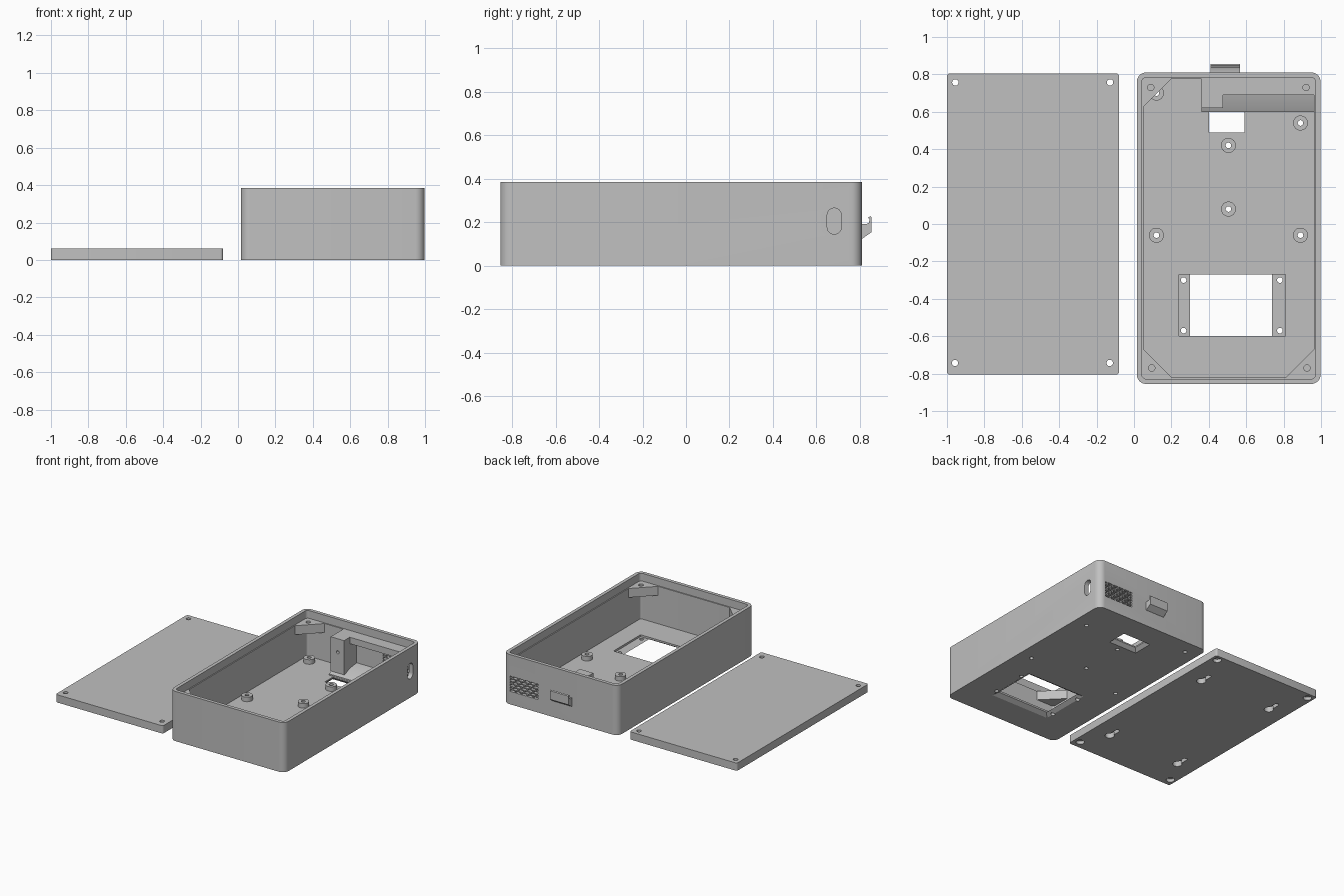
import bpy, bmesh, math

if "Cube" in bpy.data.objects:
    bpy.data.objects.remove(bpy.data.objects["Cube"])

grey = bpy.data.materials.new("light grey plastic")
grey.diffuse_color = (0.53, 0.53, 0.53, 1)
grey.use_nodes = True
grey.node_tree.nodes["Principled BSDF"].inputs["Base Color"].default_value = grey.diffuse_color


def prism(name, pts, h0, h1, axis="z", pts2=None):
    """Extrude a profile along an axis; pts2 gives a different end profile."""
    place = {"z": lambda a, b, h: (a, b, h),
             "x": lambda a, b, h: (h, a, b),
             "y": lambda a, b, h: (a, h, b)}[axis]
    bm = bmesh.new()
    lo = [bm.verts.new(place(a, b, h0)) for a, b in pts]
    hi = [bm.verts.new(place(a, b, h1)) for a, b in (pts2 or pts)]
    n = len(lo)
    bm.faces.new(lo)
    bm.faces.new(hi[::-1])
    for i in range(n):
        bm.faces.new((lo[i], hi[i], hi[(i + 1) % n], lo[(i + 1) % n]))
    bmesh.ops.recalc_face_normals(bm, faces=bm.faces)
    me = bpy.data.meshes.new(name)
    bm.to_mesh(me)
    bm.free()
    me.materials.append(grey)
    ob = bpy.data.objects.new(name, me)
    bpy.context.collection.objects.link(ob)
    return ob


def rect(x0, x1, y0, y1, r=0.0, seg=8):
    """Rectangle profile with optional round corners."""
    if r == 0:
        return [(x0, y0), (x1, y0), (x1, y1), (x0, y1)]
    pts = []
    for k, (cx, cy) in enumerate(((x1 - r, y1 - r), (x0 + r, y1 - r),
                                  (x0 + r, y0 + r), (x1 - r, y0 + r))):
        for i in range(seg + 1):
            a = math.pi / 2 * (k + i / seg)
            pts.append((cx + r * math.cos(a), cy + r * math.sin(a)))
    return pts


def circle(cx, cy, r, n=24):
    return [(cx + r * math.cos(2 * math.pi * i / n),
             cy + r * math.sin(2 * math.pi * i / n)) for i in range(n)]


def boolean(ob, others, op="DIFFERENCE"):
    """Apply each helper shape to the object, then delete the helper."""
    for other in others:
        mod = ob.modifiers.new("bool", "BOOLEAN")
        mod.operation, mod.object, mod.solver = op, other, "EXACT"
        bpy.context.view_layer.objects.active = ob
        bpy.ops.object.modifier_apply(modifier=mod.name)
        bpy.data.objects.remove(other)


def hole(x, y, r, z0, z1):
    return prism("hole_cutter", circle(x, y, r), z0, z1)


X0, X1, Y0, Y1, H = 0.015, 0.998, -0.855, 0.81, 0.385
FLOOR, LEDGE = 0.035, 0.325
IX0, IX1, IY0, IY1 = X0 + .035, X1 - .035, Y0 + .035, Y1 - .035

# Enclosure shell with a stepped rim that receives the lid
case = prism("case", rect(X0, X1, Y0, Y1, 0.05), 0, H)
boolean(case, [
    prism("cavity", rect(IX0, IX1, IY0, IY1, 0.015), FLOOR, H + .1),
    prism("rim_step", rect(X0 + .027, X1 - .027, Y0 + .027, Y1 - .027, 0.023), LEDGE, H + .1)])

# Floor openings: screen with recessed mounting strips and sloped outer edge, small port
screen = (0.30, 0.735, -0.60, -0.27)
cuts = [prism("screen_pocket", rect(0.24, 0.81, -0.60, -0.27), 0.02, 0.1),
        prism("screen_window", rect(*screen), -0.1, 0.1),
        prism("screen_bevel", rect(0.265, 0.77, -0.635, -0.235), -0.001, 0.021,
              pts2=rect(*screen)),
        prism("port_window", rect(0.40, 0.59, 0.49, 0.598), -0.1, 0.1),
        prism("port_bevel", rect(0.375, 0.615, 0.465, 0.623), -0.001, 0.025,
              pts2=rect(0.40, 0.59, 0.49, 0.598))]
cuts += [hole(x, y, 0.015, -0.1, 0.1) for x in (0.265, 0.78) for y in (-0.30, -0.57)]

# Side button slot
cuts.append(prism("side_slot", rect(0.65, 0.715, 0.145, 0.265, 0.0324), 0.95, 1.05, "x"))

# Brick-pattern vent in the back wall
for row in range(6):
    z = 0.10 + row * 0.021
    edges = [0.70 + (i - 0.5 * (row % 2)) * 0.05 for i in range(7)]
    for a, b in zip(edges, edges[1:]):
        a, b = max(a, 0.70), min(b, 0.95)
        if b - a > 0.01:
            cuts.append(prism("vent_cutter", rect(a, b - .008, z, z + .014), 0.7, 0.9, "y"))
boolean(case, cuts)

# Standoffs with through holes
for i, (x, y) in enumerate(((.505, .42), (.505, .08), (.12, -.06),
                            (.89, -.06), (.89, .54), (.12, .70))):
    boolean(case, [hole(x, y, 0.015, -0.1, 0.1)])
    post = prism(f"standoff_{i + 1}", circle(x, y, 0.04), FLOOR - .005, 0.07)
    boolean(post, [hole(x, y, 0.015, -0.1, 0.1)])

# Triangular corner supports with blind screw holes
e = 0.005
corners = (("front_left", IX0 - e, IY0 - e, 1, 1, .095, -.77),
           ("front_right", IX1 + e, IY0 - e, -1, 1, .925, -.77),
           ("back_left", IX0 - e, IY1 + e, 1, -1, .09, .73))
for name, cx, cy, sx, sy, hx, hy in corners:
    tri = [(cx, cy), (cx + sx * .16, cy), (cx, cy + sy * .16)]
    sup = prism(name + "_lid_support", tri, LEDGE - .07, LEDGE)
    boolean(sup, [hole(hx, hy, 0.017, LEDGE - .05, H)])

# Connector bracket: sloped lower bar, upright block, upper shelf
prism("bracket_bar", [(0.60, 0.045), (0.60, FLOOR - .005), (IY1 + e, FLOOR - .005),
                      (IY1 + e, 0.095), (0.69, 0.085)], 0.36, IX1 + e, "x")
block = prism("bracket_block", rect(0.36, 0.475, 0.62, IY1 + e), 0.06, LEDGE)
boolean(block, [prism("pin_hole", circle(0.42, 0.22, 0.012), 0.6, 0.68, "y")])
shelf = prism("bracket_shelf", rect(0.474, IX1 + e, 0.69, IY1 + e), LEDGE - .05, LEDGE)
boolean(shelf, [hole(0.92, 0.73, 0.017, LEDGE - .04, H)])

# Cable hook on the back wall
prism("back_hook", [(0.805, 0.125), (0.812, 0.125), (0.855, 0.155), (0.855, 0.222),
                    (0.848, 0.228), (0.838, 0.222), (0.845, 0.212), (0.842, 0.198),
                    (0.83, 0.192), (0.805, 0.192)], 0.41, 0.568, "x")

# Separate lid with countersunk corner screws and keyhole hangers underneath
lid = prism("lid", rect(-1, -0.08, -0.805, 0.805, 0.015, 4), 0, 0.06)
cuts = []
for x, y in ((-.955, .757), (-.128, .757), (-.957, -.743), (-.13, -.743)):
    cuts += [hole(x, y, 0.017, -0.1, 0.1), hole(x, y, 0.03, -0.1, 0.025)]
for x in (-.85, -.23):
    for y in (-.54, .46):
        cuts += [hole(x, y, 0.033, -0.1, 0.04),
                 prism("keyhole_slot", rect(x - .015, x + .015, y, y + .10, 0.0149), -0.1, 0.04)]
boolean(lid, cuts)

# Smooth the round walls, keep hard edges crisp
bpy.ops.object.select_all(action="SELECT")
bpy.ops.object.shade_smooth_by_angle(angle=math.radians(30))
